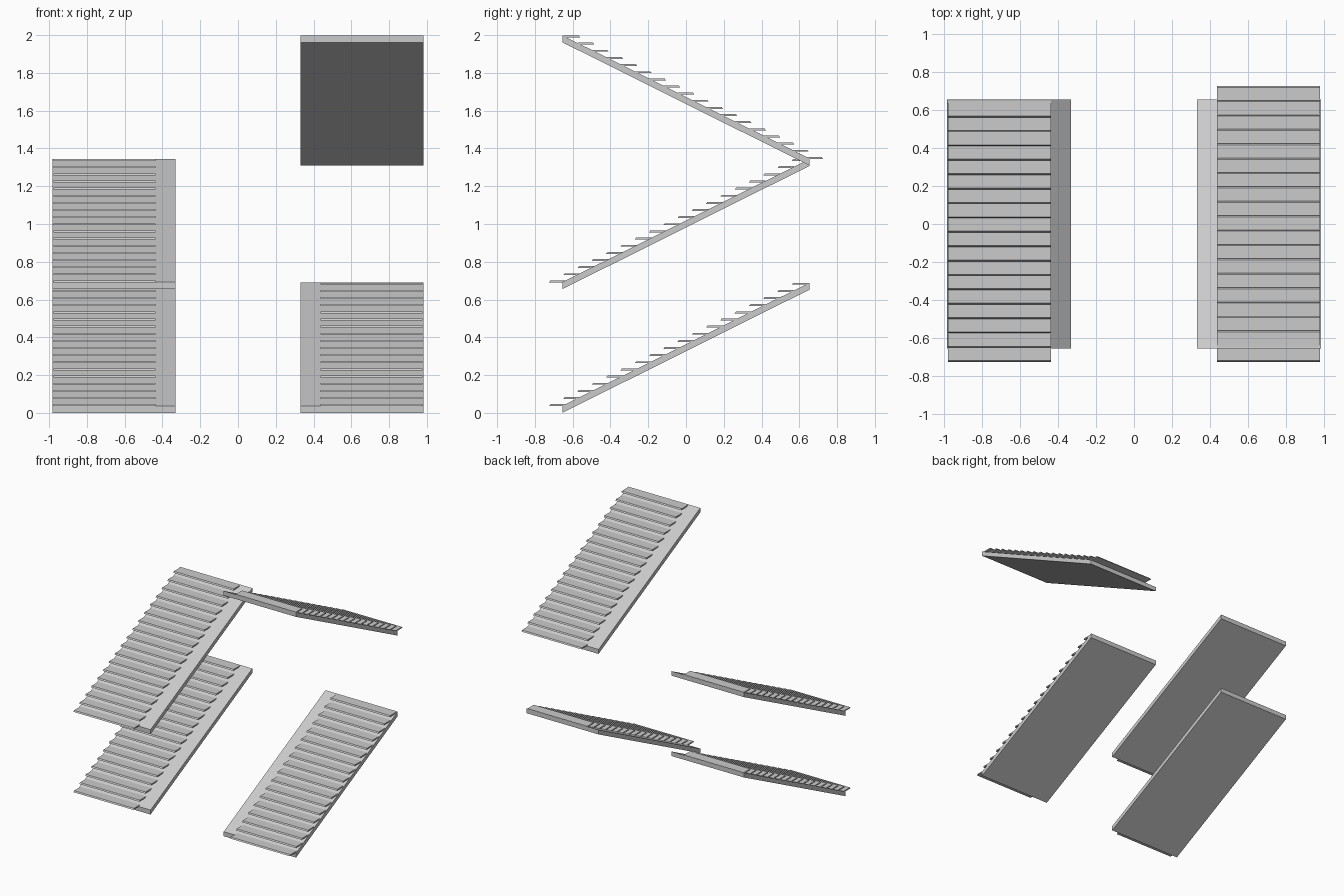
import bpy

if "Cube" in bpy.data.objects:
    bpy.data.objects.remove(bpy.data.objects["Cube"])

HALF = 0.655       # half length of a ramp
RISE = 0.653       # climb of a ramp
THICK = 0.037      # vertical ramp thickness
STEPS = 18
RUN, UP = 0.0756, 0.0378


def extrude_profile(name, profiles, x0, x1):
    """Extrude closed y-z profiles along x into one object."""
    verts, faces = [], []
    for p in profiles:
        b, n = len(verts), len(p)
        verts += [(x0, y, z) for y, z in p] + [(x1, y, z) for y, z in p]
        faces.append([b + i for i in reversed(range(n))])
        faces.append([b + n + i for i in range(n)])
        faces += [[b + i, b + (i + 1) % n, b + n + (i + 1) % n, b + n + i]
                  for i in range(n)]
    mesh = bpy.data.meshes.new(name)
    mesh.from_pydata(verts, [], faces)
    mesh.update()
    obj = bpy.data.objects.new(name, mesh)
    bpy.context.collection.objects.link(obj)
    return obj


def flight(name, side, z, turned=False):
    # d flips the climbing direction; reversing keeps normals outward
    d = -1 if turned else 1

    def place(p):
        q = [(d * y, z + h) for y, h in p]
        return q[::-1] if turned else q

    def span(a, b):
        return sorted((side * a, side * b))

    # sloping slab with vertical ends
    slab = [(-HALF, 0), (HALF, RISE), (HALF, RISE + THICK), (-HALF, THICK)]
    extrude_profile(name + "_ramp", [place(slab)], *span(0.33, 0.982))

    # thin treads with a slanted nose, running back into the slab
    treads = []
    for i in range(STEPS):
        y, t = -0.725 + i * RUN, 0.046 + i * UP
        treads.append(place([(y, t - 0.010), (y + 0.088, t - 0.010),
                             (y + 0.088, t), (y + 0.007, t)]))
    extrude_profile(name + "_treads", treads, *span(0.436, 0.976))


flight("right_lower_flight", 1, 0)
flight("left_lower_flight", -1, 0)
flight("left_middle_flight", -1, 0.655)
flight("right_upper_flight", 1, 1.309, turned=True)
